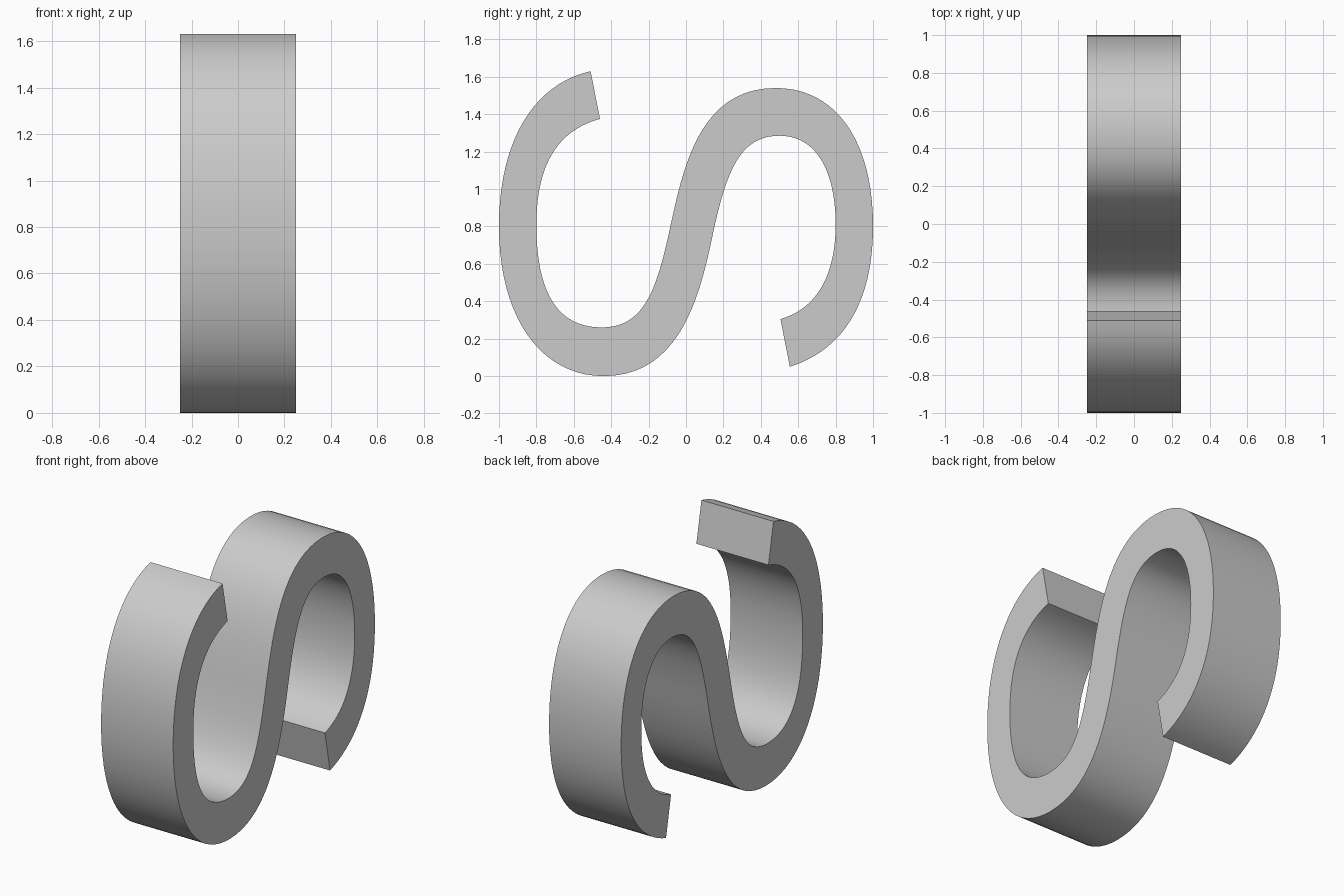
import bpy
import bmesh
from mathutils import Vector
from mathutils.geometry import interpolate_bezier

cube = bpy.data.objects.get("Cube")
if cube:
    bpy.data.objects.remove(cube, do_unlink=True)

HALF_WIDTH = 0.25
STEPS = 20

# Each edge is a chain of cubic curves in (y, z): point, handle, handle, point, ...
OUTER_EDGE = [(-.51, 1.63), (-.82, 1.56), (-1, 1.25),
              (-1, .80), (-1, .32), (-.78, 0),
              (-.44, 0), (-.02, 0), (.08, .45),
              (.15, .79), (.22, 1.1), (.29, 1.285),
              (.5, 1.285), (.7, 1.285), (.8, 1.09),
              (.8, .81), (.8, .54), (.7, .36), (.505, .305)]
INNER_EDGE = [(.555, .05), (.83, .135), (1, .38),
              (1, .80), (1, 1.26), (.8, 1.54),
              (.48, 1.54), (.06, 1.54), (-.02, 1.09),
              (-.09, .77), (-.16, .45), (-.23, .26),
              (-.45, .26), (-.69, .26), (-.8, .45),
              (-.8, .81), (-.8, 1.11), (-.7, 1.31), (-.46, 1.375)]


def sample(chain):
    """Points along a chain of cubic curves, lying on the right side plane."""
    pts = [Vector((-HALF_WIDTH, y, z)) for y, z in chain]
    path = [pts[0]]
    for i in range(0, len(pts) - 1, 3):
        path += interpolate_bezier(*pts[i:i + 4], STEPS + 1)[1:]
    return path


# Neutral grey finish
grey = bpy.data.materials.new("neutral_grey")
grey.use_nodes = True
grey.diffuse_color = (0.6, 0.6, 0.6, 1)
grey.node_tree.nodes["Principled BSDF"].inputs["Base Color"].default_value = (0.6, 0.6, 0.6, 1)

# Closed profile, extruded across the width
bm = bmesh.new()
outline = [bm.verts.new(p) for p in sample(OUTER_EDGE) + sample(INNER_EDGE)]
side = bm.faces.new(outline)
extruded = bmesh.ops.extrude_face_region(bm, geom=[side], use_keep_orig=True)["geom"]
moved = [v for v in extruded if isinstance(v, bmesh.types.BMVert)]
bmesh.ops.translate(bm, verts=moved, vec=(2 * HALF_WIDTH, 0, 0))
bmesh.ops.recalc_face_normals(bm, faces=bm.faces)

# Triangulate the two concave side faces cleanly
caps = [f for f in bm.faces if len(f.verts) > 4]
bmesh.ops.triangulate(bm, faces=caps)

mesh = bpy.data.meshes.new("curved_band")
bm.to_mesh(mesh)
bm.free()
mesh.materials.append(grey)
band = bpy.data.objects.new("curved_band", mesh)
bpy.context.collection.objects.link(band)

# Smooth bends with crisp rims and ends
bpy.ops.object.select_all(action="DESELECT")
band.select_set(True)
bpy.context.view_layer.objects.active = band
bpy.ops.object.shade_smooth_by_angle(angle=0.6)
